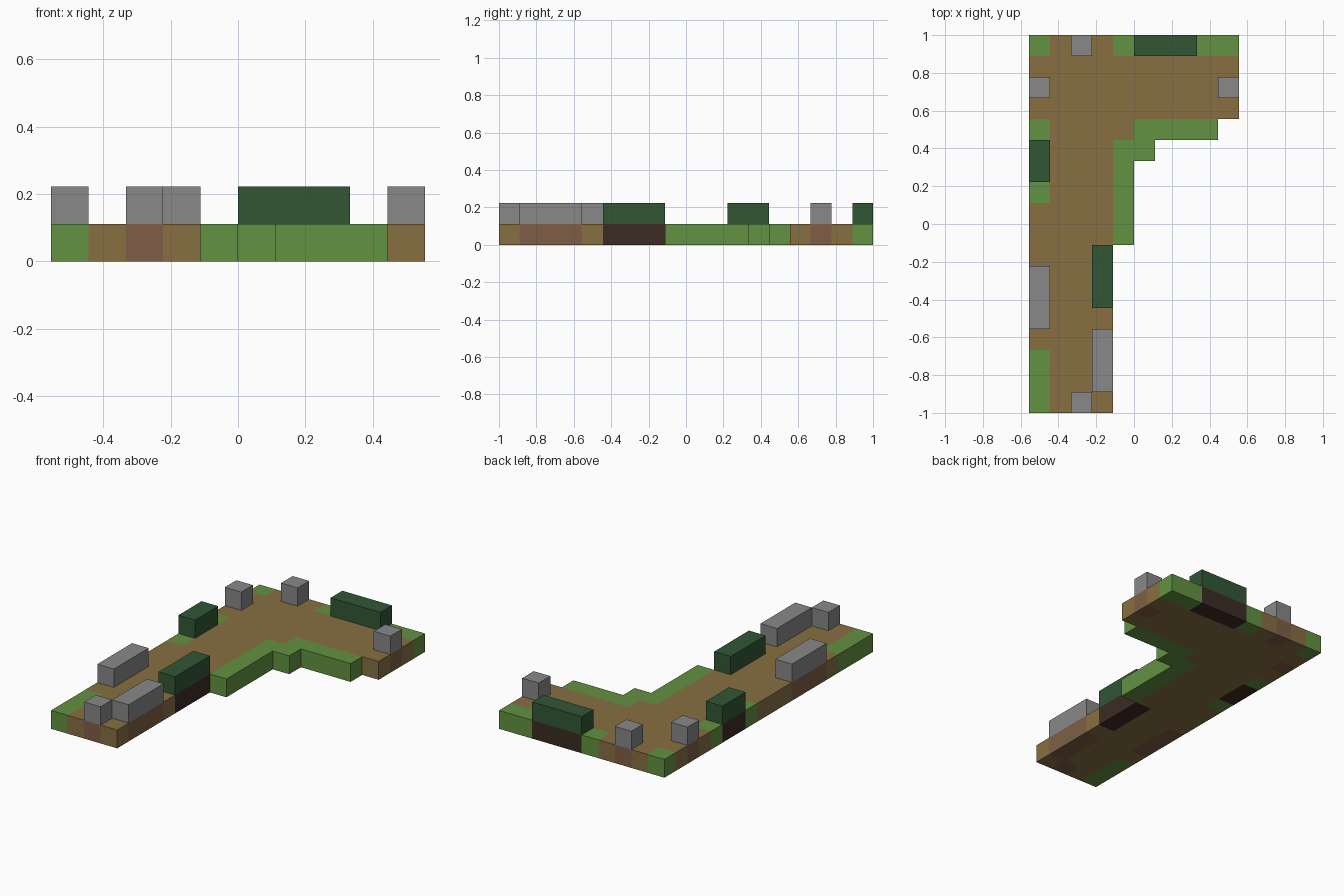
import bpy
import bmesh

CELL = 1 / 9
COLS, ROWS = 10, 18

# Ground plan, back row first: G grass, D dirt, S soil under stone, H soil under hedge
PLAN = """
GDSDGHHHGG
DDDDDDDDDD
SDDDDDDDDS
DDDDDDDDDD
GDDDDGGGG.
HDDDGG....
HDDDG.....
GDDDG.....
DDDDG.....
DDDDG.....
DDDH......
SDDH......
SDDH......
SDDD......
DDDS......
GDDS......
GDDS......
GDSD......
""".split()[::-1]

cube = bpy.data.objects.get("Cube")
if cube:
    bpy.data.objects.remove(cube, do_unlink=True)


def material(name, *srgb):
    color = [((c / 255 + 0.055) / 1.055) ** 2.4 for c in srgb] + [1]
    mat = bpy.data.materials.new(name)
    mat.use_nodes = True
    mat.diffuse_color = color
    bsdf = mat.node_tree.nodes["Principled BSDF"]
    bsdf.inputs["Base Color"].default_value = color
    bsdf.inputs["Roughness"].default_value = 1
    return mat


grass = material("grass green", 98, 146, 65)
dirt = material("dirt brown", 135, 112, 66)
clay = material("clay brown", 127, 95, 70)
soil = material("dark soil", 60, 43, 35)
stone = material("stone grey", 136, 136, 136)
leaves = material("hedge green", 50, 86, 53)


def finish(bm, name, mats):
    bmesh.ops.remove_doubles(bm, verts=bm.verts, dist=0.0001)
    bmesh.ops.recalc_face_normals(bm, faces=bm.faces)
    mesh = bpy.data.meshes.new(name)
    bm.to_mesh(mesh)
    bm.free()
    for mat in mats:
        mesh.materials.append(mat)
    obj = bpy.data.objects.new(name, mesh)
    bpy.context.collection.objects.link(obj)
    return obj


def point(col, row, layer):
    return ((col - COLS / 2) * CELL, (row - ROWS / 2) * CELL, layer * CELL)


def plan_at(col, row):
    inside = 0 <= col < COLS and 0 <= row < ROWS
    return PLAN[row][col] if inside else "."


# Ground slab: top and bottom of every cell, walls only along the outline
bm = bmesh.new()
for row in range(ROWS):
    for col in range(COLS):
        kind = plan_at(col, row)
        if kind == ".":
            continue
        corners = [(col, row), (col + 1, row), (col + 1, row + 1), (col, row + 1)]
        quads = [[(c, r, z) for c, r in corners] for z in (0, 1)]
        steps = [(0, -1), (1, 0), (0, 1), (-1, 0)]
        for i, (dc, dr) in enumerate(steps):
            if plan_at(col + dc, row + dr) == ".":
                a, b = corners[i], corners[(i + 1) % 4]
                quads.append([(*a, 0), (*b, 0), (*b, 1), (*a, 1)])
        for quad in quads:
            face = bm.faces.new([bm.verts.new(point(*p)) for p in quad])
            face.material_index = "GDSH".index(kind)
finish(bm, "ground", [grass, dirt, clay, soil])


# Blocks standing on the ground, sized in whole cells
def block(name, mat, col, row, width=1, depth=1):
    bm = bmesh.new()
    bmesh.ops.create_cube(bm, size=1)
    for v in bm.verts:
        v.co = point(col + (v.co.x + 0.5) * width,
                     row + (v.co.y + 0.5) * depth,
                     1.5 + v.co.z)
    finish(bm, name, [mat])


block("front_stone", stone, 2, 0)
block("left_wall_stone", stone, 3, 1, depth=3)
block("right_wall_stone", stone, 0, 4, depth=3)
block("right_back_stone", stone, 0, 15)
block("left_back_stone", stone, 9, 15)
block("back_stone", stone, 2, 17)
block("left_hedge", leaves, 3, 5, depth=3)
block("right_hedge", leaves, 0, 11, depth=2)
block("back_hedge", leaves, 5, 17, width=3)
